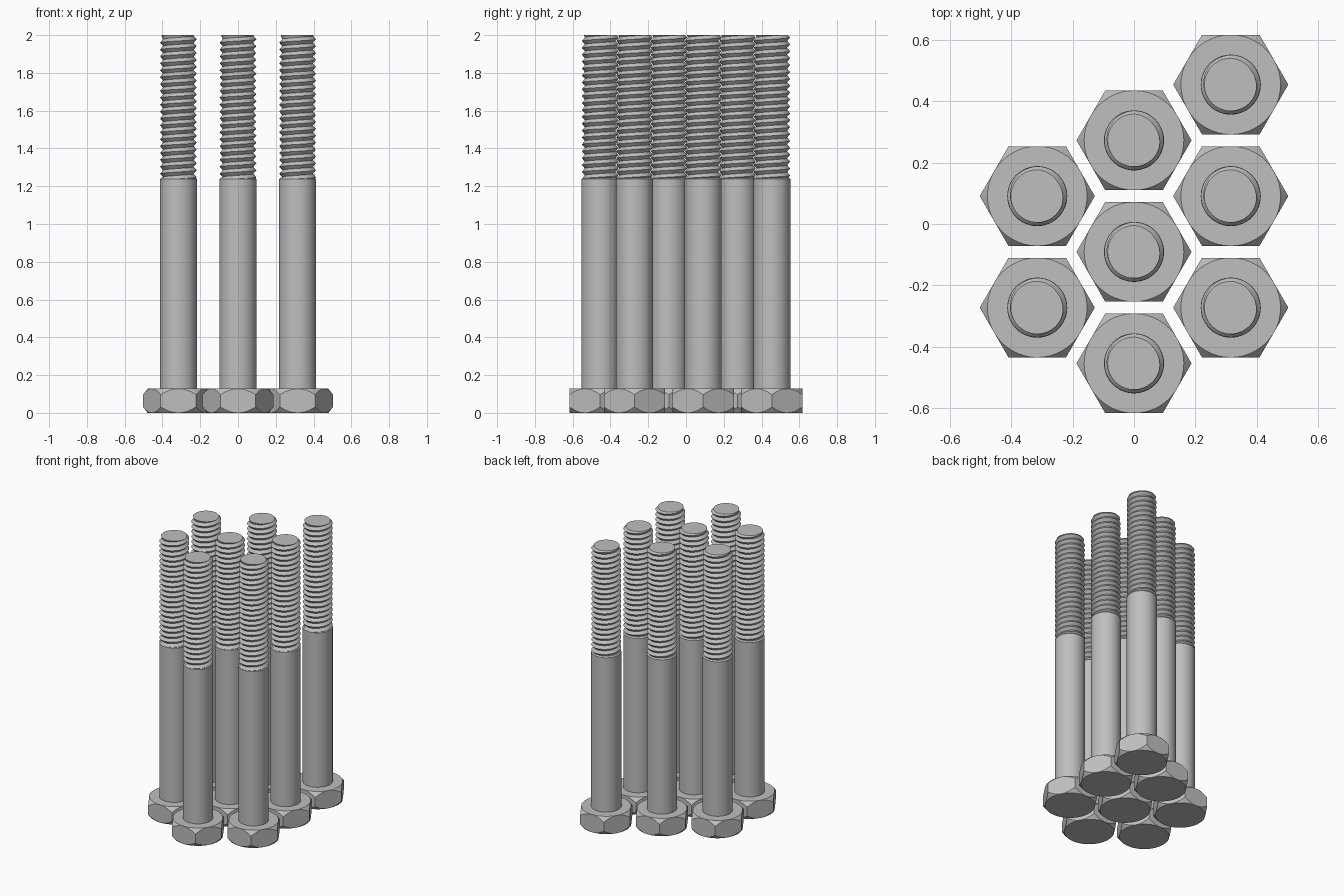
import bpy, bmesh
from math import sin, cos, pi, radians

if "Cube" in bpy.data.objects:
    bpy.data.objects.remove(bpy.data.objects["Cube"], do_unlink=True)

SEG = 48
APOTHEM, HEAD_H = 0.1625, 0.128
SHANK_R, SHANK_TOP, TOP = 0.098, 1.245, 2.0
CREST, ROOT, TIP = 0.097, 0.081, 0.086
PITCH = 0.0365

steel = bpy.data.materials.new("grey steel")
steel.use_nodes = True
steel.diffuse_color = (0.52, 0.52, 0.52, 1)
steel.node_tree.nodes["Principled BSDF"].inputs["Base Color"].default_value = (0.52, 0.52, 0.52, 1)


def finish(bm, name):
    """Weld, orient and store a mesh that all bolts share."""
    bmesh.ops.remove_doubles(bm, verts=bm.verts[:], dist=1e-5)
    bmesh.ops.holes_fill(bm, edges=[e for e in bm.edges if e.is_boundary], sides=0)
    bmesh.ops.recalc_face_normals(bm, faces=bm.faces[:])
    mesh = bpy.data.meshes.new(name)
    bm.to_mesh(mesh)
    bm.free()
    mesh.materials.append(steel)
    return mesh


def skin(rows, name):
    """Skin rows of points running round the bolt axis, first to last column."""
    bm = bmesh.new()
    grid = [[bm.verts.new(p) for p in row] for row in rows]
    for low, high in zip(grid, grid[1:]):
        for i in range(SEG):
            bm.faces.new((low[i], low[i + 1], high[i + 1], high[i]))
    return finish(bm, name)


def ring(radius, height):
    """Row of points; radius and height are functions of the angle."""
    angles = [2 * pi * i / SEG for i in range(SEG + 1)]
    return [(radius(a) * cos(a), radius(a) * sin(a), height(a)) for a in angles]


# Hexagon head with conical chamfers on both faces
def hex_r(a):
    return APOTHEM / cos((a % (pi / 3)) - pi / 6)


def drop(a):
    return 1.25 * (hex_r(a) - APOTHEM)


head = skin([ring(lambda a: APOTHEM, lambda a: 0),
             ring(hex_r, drop),
             ring(hex_r, lambda a: HEAD_H - drop(a)),
             ring(lambda a: APOTHEM, lambda a: HEAD_H)], "head")

# Plain shank with a small bevel under the thread
profile = [(SHANK_R, HEAD_H - 0.01), (SHANK_R, SHANK_TOP - 0.008), (0.09, SHANK_TOP)]
shank = skin([ring(lambda a, r=r: r, lambda a, z=z: z) for r, z in profile], "shank")

# Right-handed helical V thread, cut level at both ends
START = SHANK_TOP - 0.015


def thread_z(a, j):
    return min(max(START + PITCH * (j / 2 + a / (2 * pi)), START), TOP)


def thread_r(a, z):
    turn = ((z - START) / PITCH - a / (2 * pi)) % 1
    r = ROOT + (CREST - ROOT) * (1 - abs(2 * turn - 1))
    return min(r, TIP + 0.9 * (TOP - z))


rows = int(2 * (TOP - START) / PITCH) + 3
thread = skin([ring(lambda a, j=j: thread_r(a, thread_z(a, j)),
                    lambda a, j=j: thread_z(a, j)) for j in range(-3, rows)], "thread")

# Eight bolts in a honeycomb, as (column, half-row) steps
STEP_X, STEP_Y = 0.3155, 0.1818
places = [(-1, 0.5), (-1, -1.5), (0, 1.5), (0, -0.5), (0, -2.5),
          (1, 2.5), (1, 0.5), (1, -1.5)]
bpy.ops.object.select_all(action='DESELECT')
for n, (col, row) in enumerate(places, 1):
    for mesh in (head, shank, thread):
        part = bpy.data.objects.new(f"bolt_{n}_{mesh.name}", mesh)
        part.location = (col * STEP_X, row * STEP_Y, 0)
        bpy.context.collection.objects.link(part)
        part.select_set(True)
        bpy.context.view_layer.objects.active = part
bpy.ops.object.shade_smooth_by_angle(angle=radians(30))
